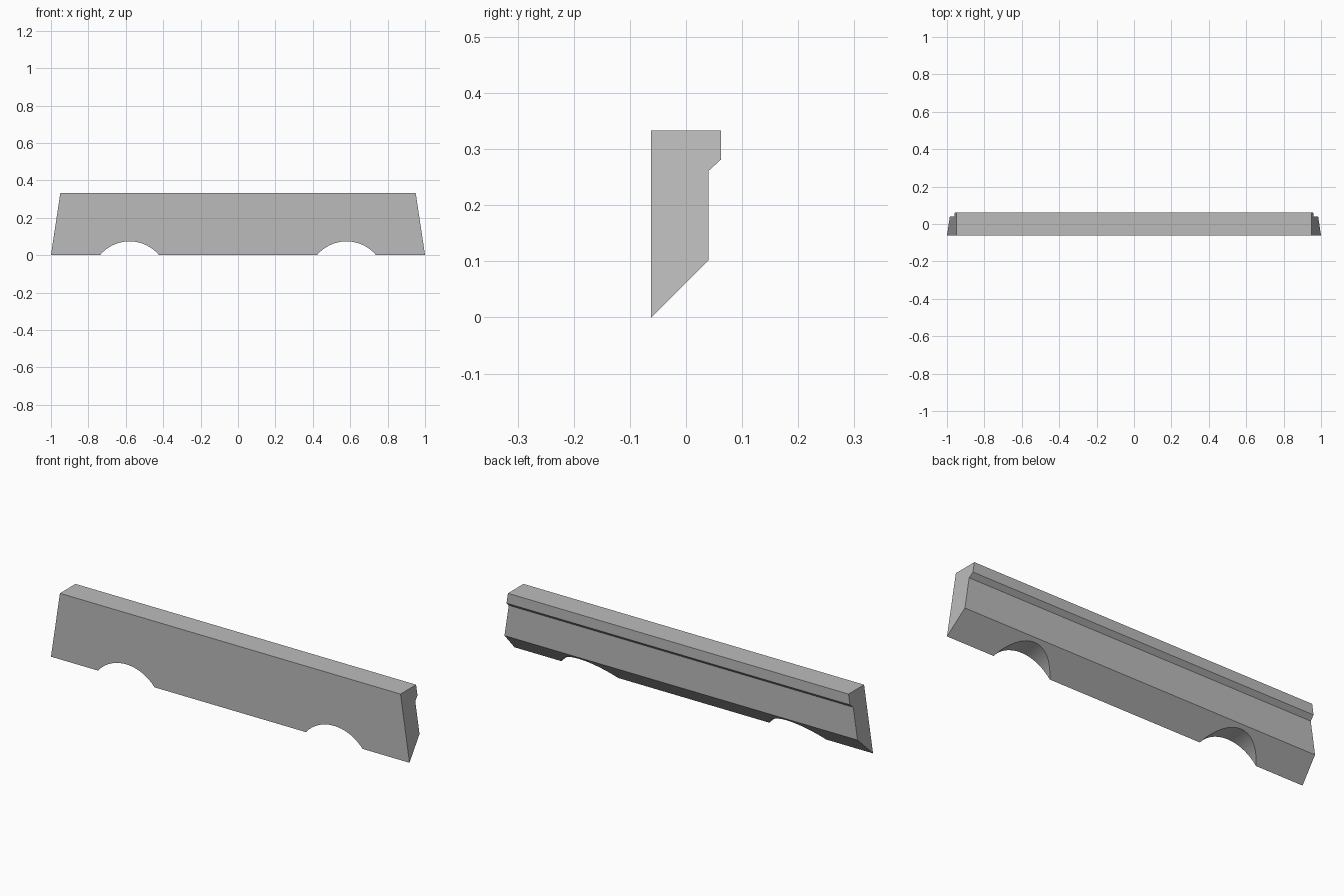
import bpy
import bmesh
import math

cube = bpy.data.objects.get("Cube")
if cube:
    bpy.data.objects.remove(cube, do_unlink=True)

HEIGHT = 0.333
TAPER = 0.05

# Plain grey material
grey = bpy.data.materials.new("plain grey")
grey.use_nodes = True
colour = (0.5, 0.5, 0.5, 1)
grey.diffuse_color = colour
grey.node_tree.nodes["Principled BSDF"].inputs["Base Color"].default_value = colour

# Panel: side profile (y, z) stretched between two leaning ends
profile = [(-0.062, 0), (0.04, 0.102), (0.04, 0.261),
           (0.062, 0.281), (0.062, HEIGHT), (-0.062, HEIGHT)]
bm = bmesh.new()
ends = []
for side in (-1, 1):
    ring = [bm.verts.new((side * (1 - TAPER * z / HEIGHT), y, z)) for y, z in profile]
    bm.faces.new(ring)
    ends.append(ring)
for i in range(len(profile)):
    j = (i + 1) % len(profile)
    bm.faces.new((ends[0][i], ends[0][j], ends[1][j], ends[1][i]))
bmesh.ops.recalc_face_normals(bm, faces=bm.faces)
mesh = bpy.data.meshes.new("side_panel")
bm.to_mesh(mesh)
bm.free()
panel = bpy.data.objects.new("side_panel", mesh)
bpy.context.collection.objects.link(panel)
mesh.materials.append(grey)

# Arches: slightly tilted cylinders cut out of the lower edge
cutters = []
for side, name in ((-1, "right_arch_cutter"), (1, "left_arch_cutter")):
    bpy.ops.mesh.primitive_cylinder_add(
        vertices=96, radius=0.208, depth=0.5,
        location=(side * 0.58, -0.062, -0.137),
        rotation=(math.radians(99), 0, 0))
    cutter = bpy.context.object
    cutter.name = name
    cutter.hide_render = True
    cutter.data.materials.append(grey)
    cut = panel.modifiers.new("arch", 'BOOLEAN')
    cut.operation = 'DIFFERENCE'
    cut.solver = 'EXACT'
    cut.object = cutter
    cutters.append(cutter)

# Apply the cuts, then smooth only the arch curves
bpy.ops.object.select_all(action='DESELECT')
panel.select_set(True)
bpy.context.view_layer.objects.active = panel
for name in [m.name for m in panel.modifiers]:
    bpy.ops.object.modifier_apply(modifier=name)
for cutter in cutters:
    bpy.data.objects.remove(cutter, do_unlink=True)
bpy.ops.object.shade_smooth_by_angle(angle=math.radians(20))
